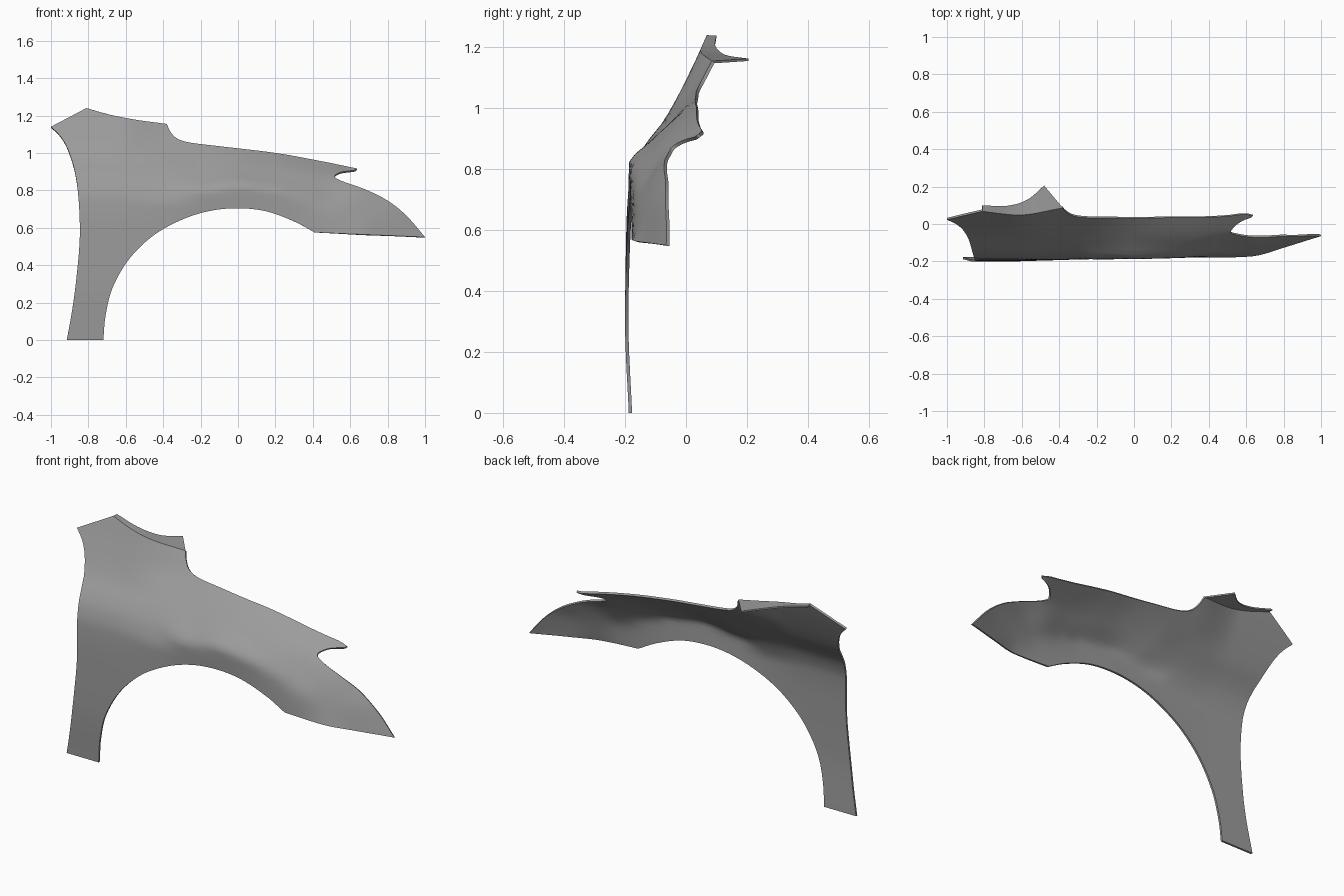
import bpy
from mathutils import Vector
from mathutils.geometry import delaunay_2d_cdt

if "Cube" in bpy.data.objects:
    bpy.data.objects.remove(bpy.data.objects["Cube"])

# Dark grey paint
paint = bpy.data.materials.new("dark_grey")
paint.diffuse_color = (.33, .33, .33, 1)
paint.use_nodes = True
paint.node_tree.nodes["Principled BSDF"].inputs["Base Color"].default_value = paint.diffuse_color


def smooth_path(pts, n=6):
    """Catmull-Rom curve through the points, last point left out."""
    p = [Vector(q) for q in pts]
    p = [2 * p[0] - p[1]] + p + [2 * p[-1] - p[-2]]
    out = []
    for a, b, c, d in zip(p, p[1:], p[2:], p[3:]):
        for i in range(n):
            t = i / n
            out.append(0.5 * (2 * b + (c - a) * t + (2 * a - 5 * b + 4 * c - d) * t * t
                              + (3 * b - a - 3 * c + d) * t ** 3))
    return out


def monotone(knots, x):
    """Smooth interpolation without overshoot; flat below, linear above."""
    if x <= knots[0][0]:
        return knots[0][1]
    s = [(b[1] - a[1]) / (b[0] - a[0]) for a, b in zip(knots, knots[1:])]
    if x >= knots[-1][0]:
        return knots[-1][1] + s[-1] * (x - knots[-1][0])
    m = [s[0]] + [2 * a * b / (a + b) if a * b > 0 else 0 for a, b in zip(s, s[1:])] + [s[-1]]
    i = max(k for k in range(len(s)) if knots[k][0] <= x)
    h = knots[i + 1][0] - knots[i][0]
    t = (x - knots[i][0]) / h
    return ((1 + 2 * t) * (1 - t) ** 2 * knots[i][1] + t * (1 - t) ** 2 * h * m[i]
            + t * t * (3 - 2 * t) * knots[i + 1][1] + t * t * (t - 1) * h * m[i + 1])


# Body cross-sections: (z, y) profiles at stations along x, shoulder follows the arch
rear = [(0, -.188), (.3, -.2), (.6, -.196), (.74, -.188), (.83, -.163), (.9, -.12),
        (.955, -.076), (1.14, .023), (1.24, .068)]
sections = [
    (-1.0, rear), (-.86, rear), (-.65, rear),
    (-.38, [(.55, -.193), (.72, -.19), (.82, -.16), (.9, -.108), (1.0, -.025), (1.06, .025), (1.155, .085)]),
    (-.2, [(.66, -.186), (.785, -.189), (.88, -.117), (.96, -.045), (1.045, .03)]),
    (0, [(.7, -.184), (.815, -.188), (.9, -.108), (.96, -.043), (1.025, .03)]),
    (.2, [(.66, -.182), (.785, -.183), (.88, -.108), (.94, -.045), (1.0, .034)]),
    (.33, [(.61, -.18), (.74, -.174), (.86, -.105), (.92, -.043), (.98, .037)]),
    (.5, [(.57, -.179), (.68, -.165), (.79, -.11), (.87, -.053), (.945, .041)]),
    (.62, [(.56, -.176), (.7, -.135), (.83, -.068), (.918, .045)]),
    (.8, [(.56, -.127), (.68, -.095), (.76, -.06)]),
    (1.0, [(.55, -.065), (.6, -.05)]),
]


def depth(x, z):
    return monotone([(sx, monotone(prof, z)) for sx, prof in sections], min(x, .9999))


def make_panel(name, verts, faces, thickness):
    mesh = bpy.data.meshes.new(name)
    mesh.from_pydata(verts, [], faces)
    mesh.update()
    mesh.materials.append(paint)
    ob = bpy.data.objects.new(name, mesh)
    bpy.context.collection.objects.link(ob)
    mod = ob.modifiers.new("thickness", 'SOLIDIFY')
    mod.thickness = thickness
    mod.offset = -1
    bpy.ops.object.select_all(action='DESELECT')
    ob.select_set(True)
    bpy.context.view_layer.objects.active = ob
    bpy.ops.object.modifier_apply(modifier=mod.name)
    bpy.ops.object.shade_smooth_by_angle(angle=.8)
    return ob


# Side outline (x, z), smooth runs that meet at sharp corners
arch = [(.41, .575), (.3, .634), (.15, .688), (0, .704), (-.15, .69), (-.3, .643),
        (-.45, .56), (-.58, .435), (-.67, .28), (-.708, .13), (-.72, 0)]
door_edge = [(-.915, 0), (-.885, .17), (-.862, .35), (-.846, .55), (-.852, .75),
             (-.872, .9), (-.91, 1.02), (-.95, 1.09), (-1, 1.14)]
pillar_top = [(-1, 1.14), (-.81, 1.24)]
cowl_edge = [(-.81, 1.24), (-.7, 1.208), (-.55, 1.178), (-.38, 1.155)]
hood_edge = [(-.38, 1.155), (-.365, 1.12), (-.33, 1.08), (-.26, 1.056), (-.1, 1.036),
             (.2, 1.0), (.45, .955), (.635, .917)]
lamp_notch = [(.635, .917), (.62, .908), (.55, .897), (.517, .875), (.55, .852),
              (.68, .805), (.8, .745), (.9, .665), (1, .55)]
sill = [(1, .55), (.41, .575)]
foot = [(-.72, 0), (-.915, 0)]
outline = []
for run in (arch, foot, door_edge, pillar_top, cowl_edge, hood_edge, lamp_notch, sill):
    outline += smooth_path(run, 16 if len(run) == 2 else 6)

# Fender skin: triangulated outline with interior grid points, bent to the sections
step = .025
grid = [Vector((-1 + i * step, j * step)) for i in range(1, 80) for j in range(1, 50)]
grid = [g for g in grid if min((g - o).length for o in outline) > .012]
pts, _, tris, *_ = delaunay_2d_cdt(outline + grid, [], [list(range(len(outline)))], 1, 1e-5)
used = sorted({i for t in tris for i in t})
index = {v: k for k, v in enumerate(used)}
verts = [(pts[i].x, depth(pts[i].x, pts[i].y), pts[i].y) for i in used]
# The triangles run anticlockwise in x-z, so they face -y
make_panel("fender_skin", verts, [[index[i] for i in t] for t in tris], .011)

# Cowl flange: folded strip from the cowl edge inward
inner = [Vector((p.x, depth(p.x, p.y), p.y)) for p in smooth_path(cowl_edge, 6)]
inner.append(Vector((-.38, depth(-.38, 1.155), 1.155)))
outer = smooth_path([(-.81, .1, 1.238), (-.68, .097, 1.203), (-.57, .13, 1.175), (-.48, .205, 1.163)], 6)
outer.append(Vector((-.48, .205, 1.163)))
n = len(inner)
make_panel("cowl_flange", inner + outer,
           [(i, i + 1, n + i + 1, n + i) for i in range(n - 1)], .008)
